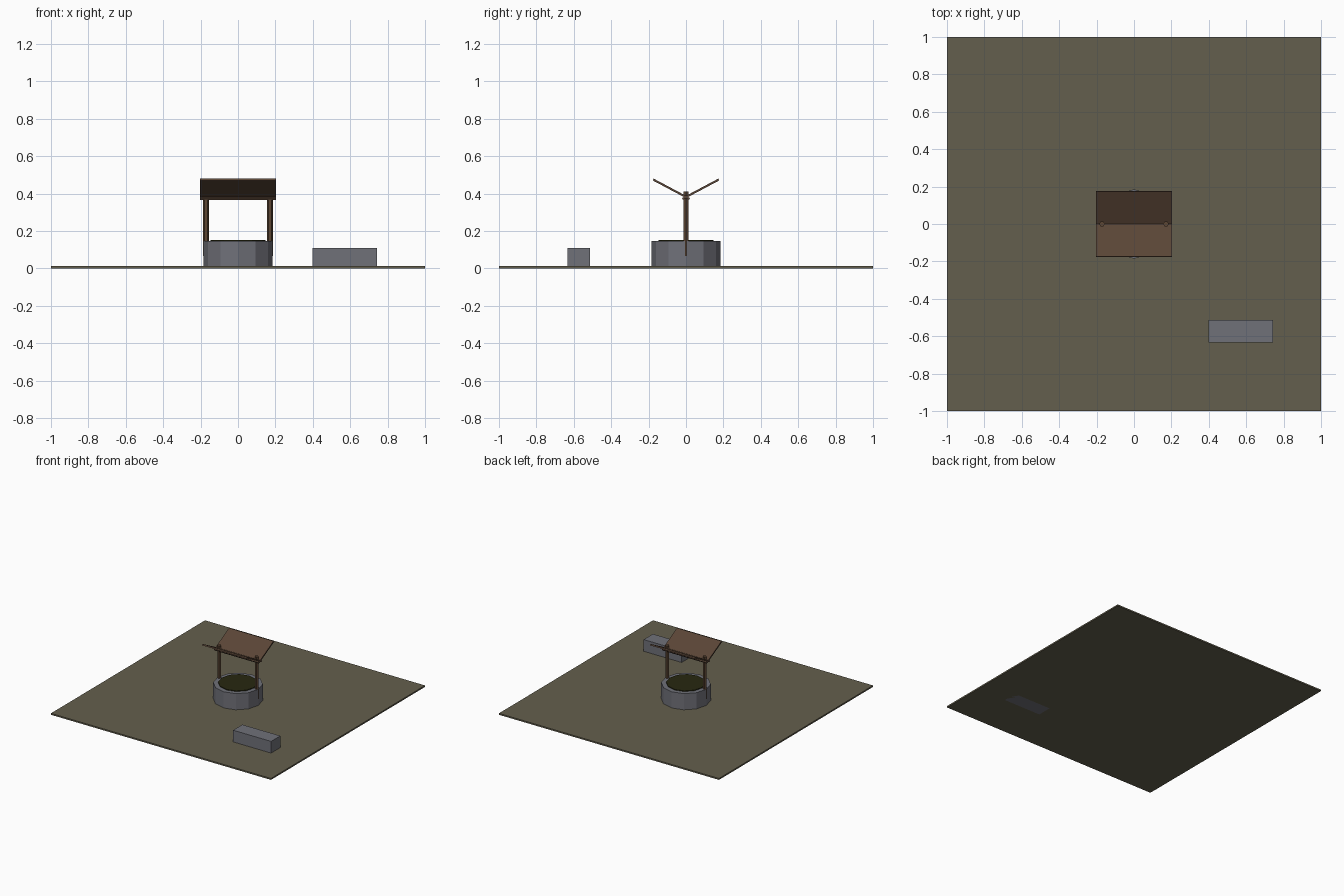
import bpy, math

if "Cube" in bpy.data.objects:
    bpy.data.objects.remove(bpy.data.objects["Cube"])


def mat(name, r, g, b):
    """Flat material from sRGB 0-255 values."""
    lin = [((c / 255 + 0.055) / 1.055) ** 2.4 for c in (r, g, b)]
    m = bpy.data.materials.new(name)
    m.diffuse_color = (*lin, 1)
    m.use_nodes = True
    m.node_tree.nodes["Principled BSDF"].inputs["Base Color"].default_value = m.diffuse_color
    return m


earth = mat("dry_earth", 100, 95, 77)
stone = mat("grey_stone", 112, 113, 121)
wood = mat("post_wood", 92, 70, 52)
roof_wood = mat("roof_wood", 90, 69, 54)
water = mat("dark_water", 40, 40, 16)


def finish(name, material):
    o = bpy.context.object
    o.name = name
    o.data.materials.append(material)
    return o


def box(name, material, size, loc, rot=(0, 0, 0)):
    bpy.ops.mesh.primitive_cube_add(size=1, location=loc, rotation=rot)
    bpy.context.object.scale = size
    return finish(name, material)


def prism(name, material, sides, radius, z0, z1, x=0, turn=0):
    bpy.ops.mesh.primitive_cylinder_add(
        vertices=sides, radius=radius, depth=z1 - z0,
        location=(x, 0, (z0 + z1) / 2), rotation=(0, 0, turn))
    return finish(name, material)


# Ground slab and the loose stone block
box("ground_slab", earth, (2, 2, 0.012), (0, 0, 0.006))
box("stone_block", stone, (0.345, 0.12, 0.108), (0.572, -0.574, 0.054))

# Well wall with the water surface just above its rim
prism("well_wall", stone, 12, 0.185, 0.002, 0.145)
prism("water_disc", water, 12, 0.148, 0.10, 0.151)

# Two hexagonal posts, carrying the two crossing boards of the V roof
for side, s in (("left", -1), ("right", 1)):
    prism(side + "_post", wood, 6, 0.0155, 0.065, 0.412, s * 0.171, math.pi / 6)
for side, s in (("front", -1), ("back", 1)):
    box(side + "_roof_board", roof_wood, (0.405, 0.22, 0.011),
        (0, s * 0.078, 0.423), (s * math.radians(28), 0, 0))
